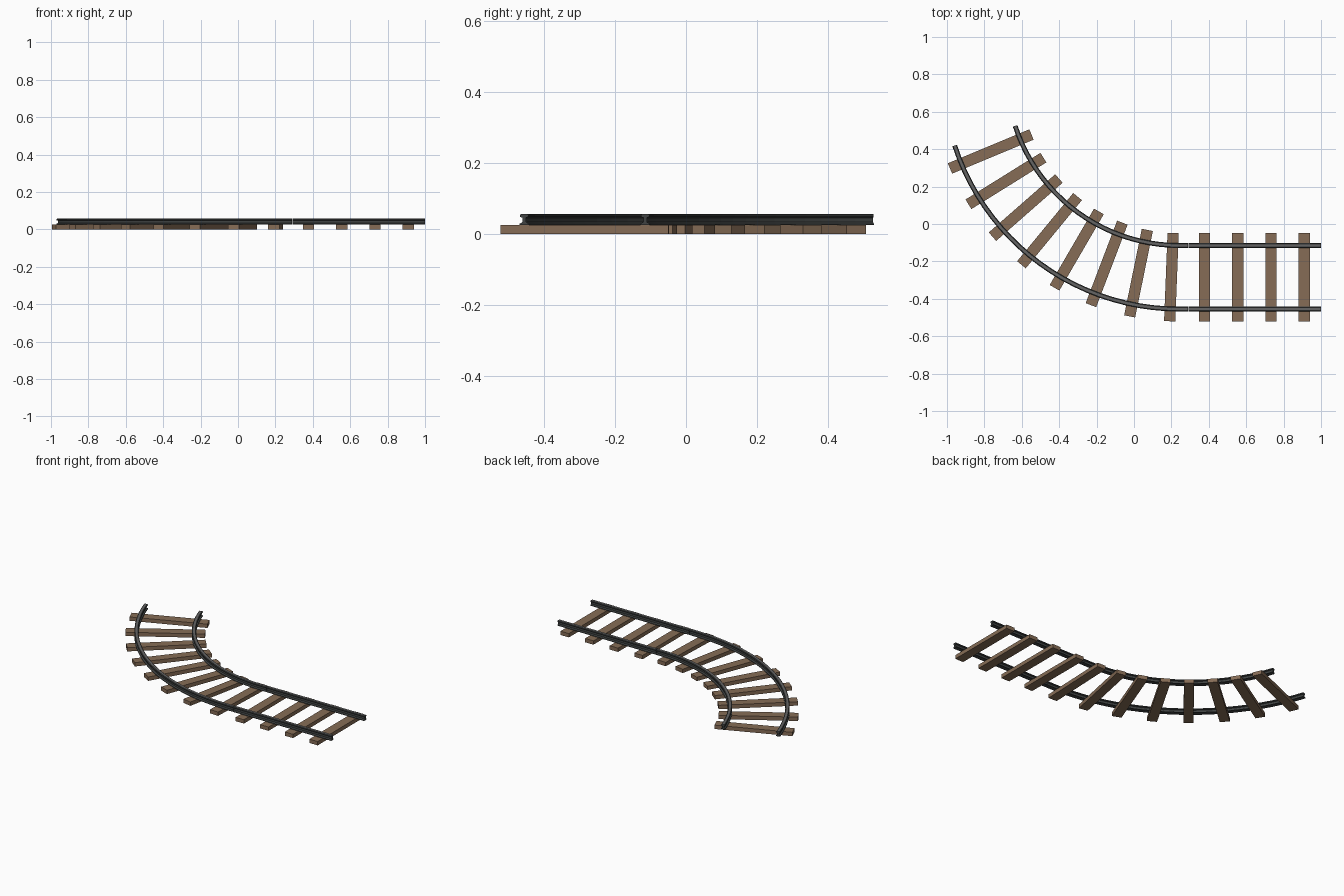
import bpy, bmesh, math
from mathutils import Vector

if "Cube" in bpy.data.objects:
    bpy.data.objects.remove(bpy.data.objects["Cube"])

R, CX, Y0 = 1.093, 0.243, -0.285      # curve radius, curve start x, straight centre line
GAUGE, TURN = 0.17, math.radians(72.1)
PITCH = 0.1775

def material(name, rgb):
    m = bpy.data.materials.new(name)
    m.diffuse_color = (*rgb, 1)
    m.use_nodes = True
    m.node_tree.nodes["Principled BSDF"].inputs["Base Color"].default_value = m.diffuse_color
    return m

wood = material("brown wood", (0.24, 0.152, 0.093))
steel = material("dark steel", (0.05, 0.055, 0.054))
worn = material("worn steel", (0.13, 0.13, 0.13))

def track(s):
    """Centre-line point, forward and sideways direction at distance s from x = 1."""
    a = max(0.0, (s - (1 - CX)) / R)
    x = 1 - s if a == 0 else CX - R * math.sin(a)
    y = Y0 + R * (1 - math.cos(a))
    return Vector((x, y, 0)), Vector((-math.cos(a), math.sin(a), 0)), Vector((math.sin(a), math.cos(a), 0))

def finish(bm, name, mats):
    bmesh.ops.recalc_face_normals(bm, faces=bm.faces)
    me = bpy.data.meshes.new(name)
    bm.to_mesh(me)
    bm.free()
    for m in mats:
        me.materials.append(m)
    ob = bpy.data.objects.new(name, me)
    bpy.context.collection.objects.link(ob)

# Rail section: wide foot, thin web, bevelled head
half = [(0.013, 0.025), (0.013, 0.029), (0.005, 0.034), (0.005, 0.046),
        (0.012, 0.049), (0.012, 0.054), (0.008, 0.057)]
section = half + [(-w, z) for w, z in reversed(half)]

def rail(name, side, stations):
    bm = bmesh.new()
    rings = []
    for s in stations:
        p, f, n = track(s)
        rings.append([bm.verts.new(p + n * (side * GAUGE + w) + Vector((0, 0, z))) for w, z in section])
    k = len(section)
    for a, b in zip(rings, rings[1:]):
        for i in range(k):
            face = bm.faces.new((a[i], a[(i + 1) % k], b[(i + 1) % k], b[i]))
            if i == len(half) - 1:
                face.material_index = 1      # polished running surface
    bm.faces.new(rings[0])
    bm.faces.new(rings[-1])
    finish(bm, name, (steel, worn))

# Rails: straight length, small joint, curved length
curve_start, n = 1 - CX, 22
curved = [0.712] + [curve_start + R * TURN * i / n for i in range(n + 1)]
for side, label in ((1, "inner"), (-1, "outer")):
    rail(f"straight_rail_{label}", side, [0, 0.708])
    rail(f"curved_rail_{label}", side, curved)

# Sleepers, evenly spaced along the line
for i in range(12):
    p, f, nrm = track(0.09 + i * PITCH)
    bm = bmesh.new()
    bmesh.ops.create_cube(bm, size=1)
    for v in bm.verts:
        c = v.co.copy()
        v.co = p + f * c.x * 0.06 + nrm * c.y * 0.472 + Vector((0, 0, (c.z + 0.5) * 0.025))
    finish(bm, f"sleeper_{i + 1}", (wood,))
